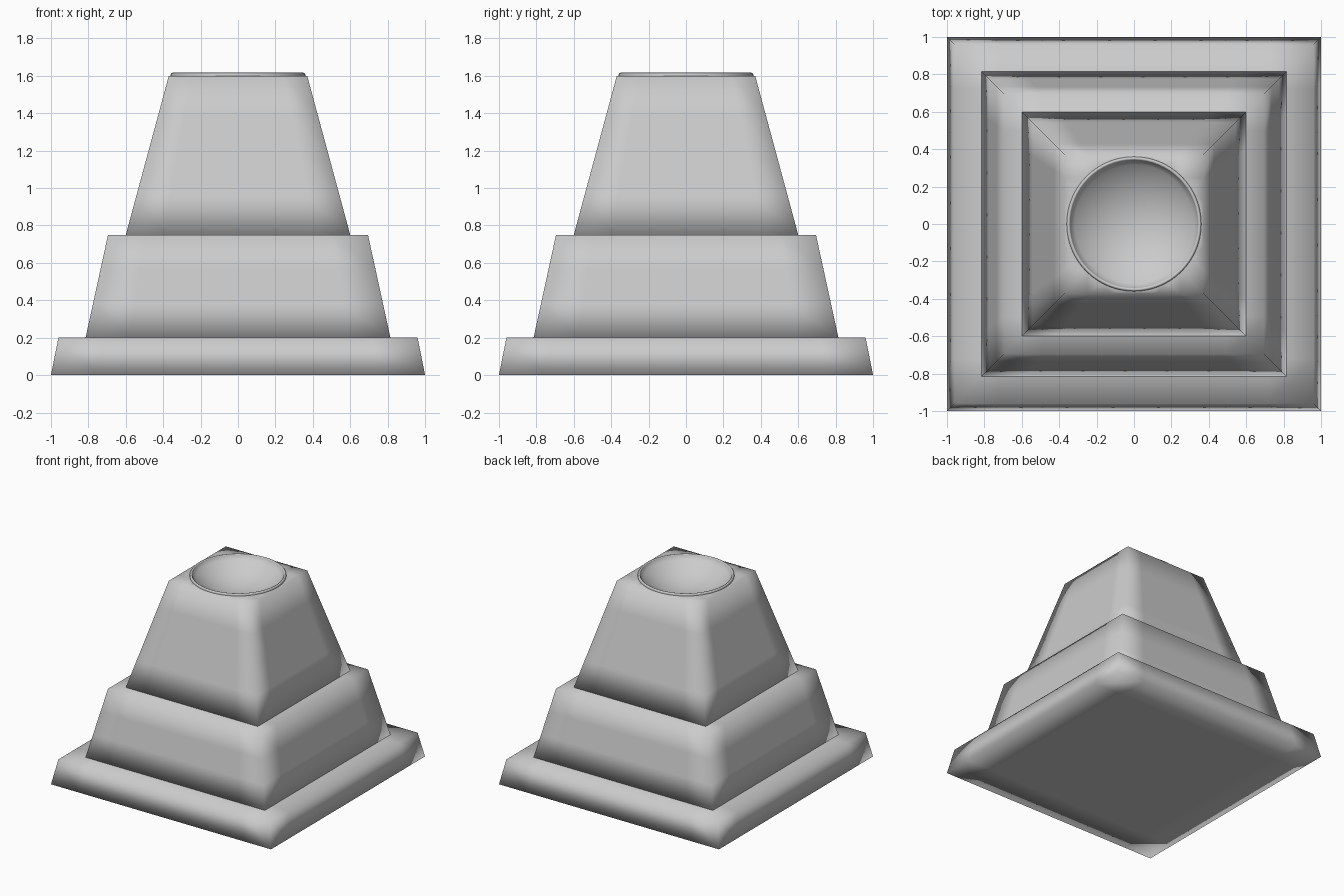
import bpy, bmesh
from math import sin, cos, pi, atan
from mathutils import Vector

if "Cube" in bpy.data.objects:
    bpy.data.objects.remove(bpy.data.objects["Cube"])


def finish(bm, name):
    bmesh.ops.recalc_face_normals(bm, faces=bm.faces[:])
    for f in bm.faces:
        f.smooth = True
    me = bpy.data.meshes.new(name)
    bm.to_mesh(me)
    bm.free()
    ob = bpy.data.objects.new(name, me)
    bpy.context.collection.objects.link(ob)
    return ob


def tier(name, z0, z1, r0, r1, cols, rows, hole=0):
    """Tapered square block with an evenly divided surface, optional round opening."""
    bm = bmesh.new()
    bmesh.ops.create_cube(bm, size=1)
    for axis, n in enumerate((cols, cols, rows)):
        for i in range(1, n):
            p, d = Vector(), Vector()
            p[axis], d[axis] = i / n - 0.5, 1
            bmesh.ops.bisect_plane(bm, geom=bm.verts[:] + bm.edges[:] + bm.faces[:],
                                   plane_co=p, plane_no=d)
    for v in bm.verts:
        t = v.co.z + 0.5
        r = r0 + (r1 - r0) * t
        v.co = (v.co.x * 2 * r, v.co.y * 2 * r, z0 + (z1 - z0) * t)
    if hole:
        top = [f for f in bm.faces if all(v.co.z > z1 - 1e-4 for v in f.verts)]
        bmesh.ops.delete(bm, geom=top, context='FACES')
        edges = [e for e in bm.edges if e.is_boundary]
        ring = [bm.verts.new((hole * cos(2 * pi * i / 64), hole * sin(2 * pi * i / 64), z1))
                for i in range(64)]
        edges += [bm.edges.new((ring[i], ring[i - 1])) for i in range(64)]
        bmesh.ops.triangle_fill(bm, edges=edges, use_beauty=True, normal=(0, 0, 1))
    return finish(bm, name)


def lathe(name, profile, seg=64):
    bm = bmesh.new()
    vs = [bm.verts.new((r, 0, z)) for r, z in profile]
    es = [bm.edges.new(p) for p in zip(vs, vs[1:])]
    bmesh.ops.spin(bm, geom=vs + es, cent=(0, 0, 0), axis=(0, 0, 1),
                   angle=2 * pi, steps=seg)
    bmesh.ops.remove_doubles(bm, verts=bm.verts[:], dist=1e-4)
    ob = finish(bm, name)
    # The dish opens upward, so its faces must look up
    centre = min(ob.data.polygons, key=lambda p: p.center.xy.length)
    if centre.normal.z < 0:
        ob.data.flip_normals()
    return ob


# Three stacked tiers
tier("base_step", 0.0, 0.2, 1.0, 0.96, 8, 1)
tier("middle_step", 0.2, 0.75, 0.815, 0.695, 7, 3)
tier("top_step", 0.75, 1.6, 0.60, 0.37, 6, 4, hole=0.355)

# Round dish with a small raised lip, sunk into the top
lip = [(0.35 + 0.01 * cos(a), 1.603 + 0.014 * sin(a))
       for a in (pi * i / 8 for i in range(9))]
R, depth = 0.34, 0.14
sphere = (R * R + depth * depth) / (2 * depth)
half = 2 * atan(depth / R)
bowl = [(sphere * sin(half * (1 - i / 12)),
         1.603 - depth + sphere * (1 - cos(half * (1 - i / 12)))) for i in range(1, 13)]
lathe("dish", [(0.36, 1.595)] + lip + bowl)
